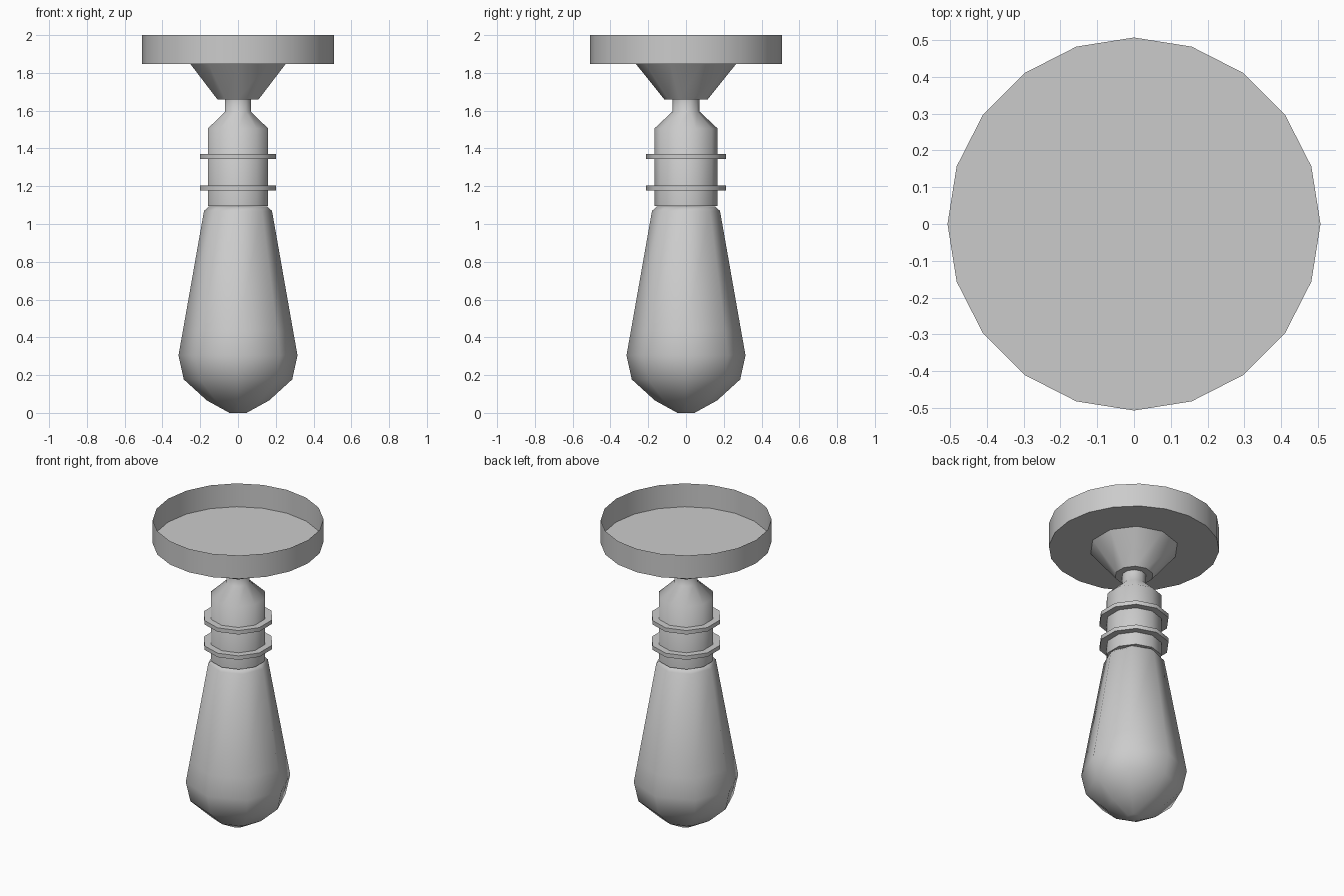
import bpy, bmesh, math

if "Cube" in bpy.data.objects:
    bpy.data.objects.remove(bpy.data.objects["Cube"])


def lathe(name, profile, sides, start=0.0, cap_top=False, cap_bottom=False):
    """Revolve a (radius, z) profile, listed top to bottom, around the z axis."""
    bm = bmesh.new()
    angles = [math.radians(start) + math.tau * i / sides for i in range(sides)]
    rings = [[bm.verts.new((r * math.cos(a), r * math.sin(a), z)) for a in angles]
             for r, z in profile]
    for upper, lower in zip(rings, rings[1:]):
        for i in range(sides):
            j = (i + 1) % sides
            bm.faces.new((lower[i], lower[j], upper[j], upper[i]))
    if cap_top:
        bm.faces.new(rings[0])
    if cap_bottom:
        bm.faces.new(rings[-1][::-1])
    mesh = bpy.data.meshes.new(name)
    bm.to_mesh(mesh)
    bm.free()
    obj = bpy.data.objects.new(name, mesh)
    bpy.context.collection.objects.link(obj)
    bpy.ops.object.select_all(action='DESELECT')
    obj.select_set(True)
    bpy.context.view_layer.objects.active = obj
    bpy.ops.object.shade_smooth_by_angle(angle=math.radians(50))
    return obj


# Ceiling plate: shallow dish, open at the top
lathe("ceiling_plate", [(0.507, 2.0), (0.507, 1.847)], 20, cap_bottom=True)

# Tapered cone below the plate
lathe("plate_cone", [(0.265, 1.847), (0.115, 1.66)], 10, 18, cap_bottom=True)

# Neck, shoulder and socket
lathe("socket", [(0.072, 1.66), (0.072, 1.595), (0.168, 1.505), (0.168, 1.095)],
      10, 18, cap_bottom=True)

# Two collars around the socket
for i, z in enumerate((1.344, 1.178)):
    lathe(f"socket_collar_{i + 1}", [(0.211, z + 0.026), (0.211, z)], 10, 18,
          cap_top=True, cap_bottom=True)

# Pear-shaped bulb
lathe("bulb", [(0.155, 1.093), (0.18, 1.069), (0.292, 0.434), (0.315, 0.304),
               (0.287, 0.177), (0.165, 0.066), (0.045, 0.0)],
      8, cap_top=True, cap_bottom=True)
